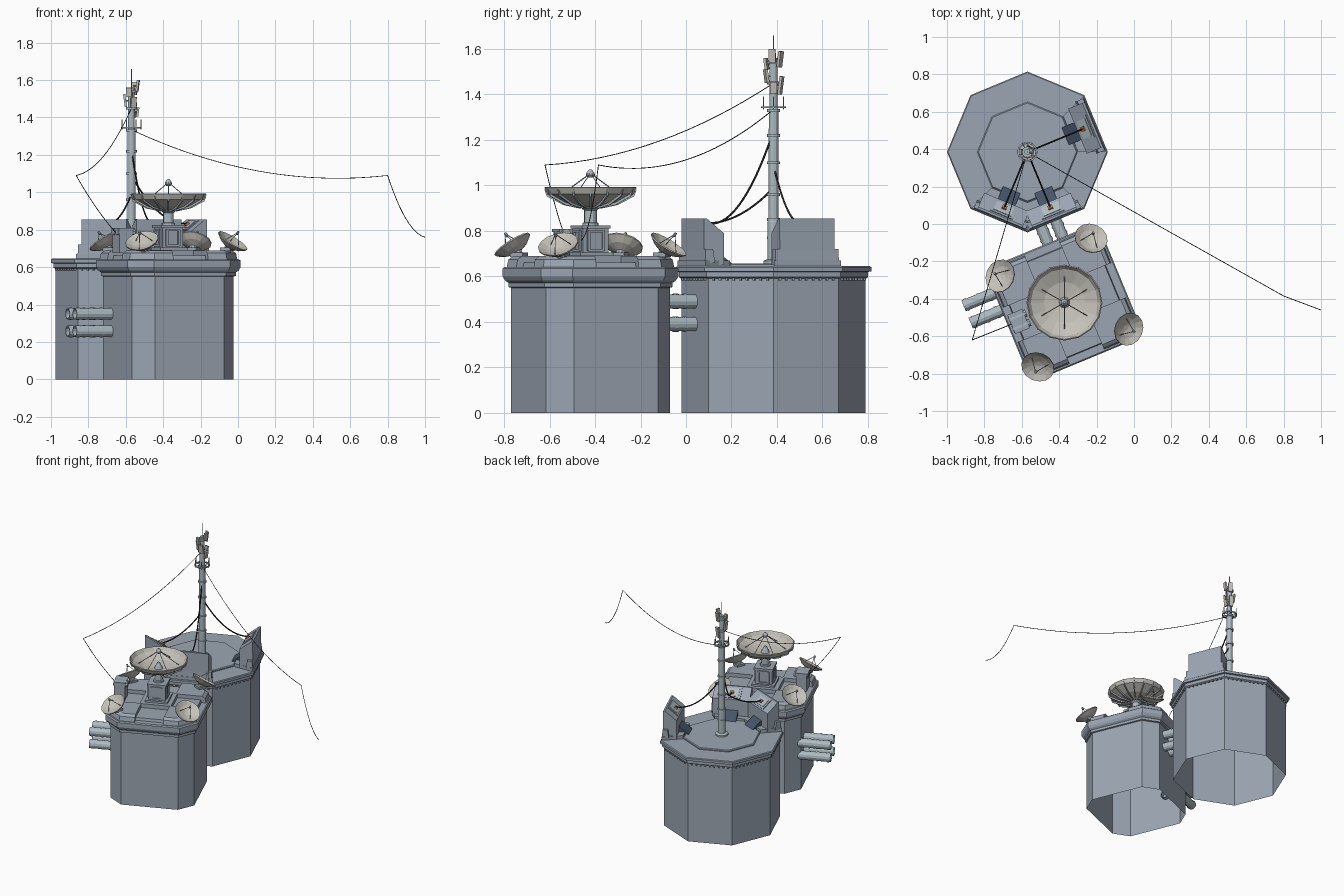
import bpy, bmesh
from math import sin, cos, pi, radians
from mathutils import Matrix, Vector

if "Cube" in bpy.data.objects:
    bpy.data.objects.remove(bpy.data.objects["Cube"])

T, R = Matrix.Translation, Matrix.Rotation
I = Matrix.Identity(4)


def material(name, rgb):
    m = bpy.data.materials.new(name)
    m.diffuse_color = (*rgb, 1)
    m.use_nodes = True
    m.node_tree.nodes["Principled BSDF"].inputs["Base Color"].default_value = m.diffuse_color
    return m


SLATE = material("slate_paint", (.33, .38, .45))
STEEL = material("pale_steel", (.42, .50, .54))
DISH = material("dish_beige", (.56, .54, .49))
DARK = material("cable_black", (.02, .02, .025))
NAVY = material("dark_blue", (.06, .09, .14))
ORANGE = material("orange_knob", (.75, .2, .07))


def loft(name, rings, M=I, mat=SLATE, cap0=True, cap1=True):
    """Skin a stack of equal-length rings."""
    bm = bmesh.new()
    vs = [[bm.verts.new(M @ Vector(p)) for p in ring] for ring in rings]
    n = len(vs[0])
    for a, b in zip(vs, vs[1:]):
        for i in range(n):
            bm.faces.new((a[i], a[(i + 1) % n], b[(i + 1) % n], b[i]))
    if cap0:
        bm.faces.new(vs[0][::-1])
    if cap1:
        bm.faces.new(vs[-1])
    bmesh.ops.recalc_face_normals(bm, faces=bm.faces)
    me = bpy.data.meshes.new(name)
    bm.to_mesh(me)
    bm.free()
    me.materials.append(mat)
    ob = bpy.data.objects.new(name, me)
    bpy.context.collection.objects.link(ob)
    return ob


def lathe(name, prof, n, M=I, mat=SLATE, **kw):
    return loft(name, [[(r * cos(2 * pi * i / n), r * sin(2 * pi * i / n), z)
                        for i in range(n)] for r, z in prof], M, mat, **kw)


def rod(name, p, q, r, n=6, mat=STEEL):
    p, q = Vector(p), Vector(q)
    d = q - p
    M = T(p) @ d.to_track_quat('Z', 'Y').to_matrix().to_4x4()
    return lathe(name, [(r, 0), (r, d.length)], n, M, mat)


def prism(name, prof, w, M=I, mat=SLATE):
    """Extrude an x-z profile across y = -w..w."""
    return loft(name, [[(x, y, z) for x, z in prof] for y in (-w, w)], M, mat)


def box(name, size, loc, M=I, mat=SLATE):
    a, b, c = (s / 2 for s in size)
    return prism(name, [(-a, -c), (a, -c), (a, c), (-a, c)], b, M @ T(loc), mat)


def cable(name, p, q, sag, r, n=16):
    p, q = Vector(p), Vector(q)
    cu = bpy.data.curves.new(name, 'CURVE')
    cu.dimensions, cu.bevel_depth, cu.bevel_resolution = '3D', r, 1
    sp = cu.splines.new('POLY')
    sp.points.add(n)
    for i, pt in enumerate(sp.points):
        t = i / n
        pt.co = (*(p.lerp(q, t) - Vector((0, 0, 4 * sag * t * (1 - t)))), 1)
    cu.materials.append(DARK)
    bpy.context.collection.objects.link(bpy.data.objects.new(name, cu))


# ---- Octagonal tower, open underneath
OCT = T((-.57, .385, 0))
lathe("octagon_tower", [(.405, 0), (.405, .59), (.416, .597), (.416, .62), (.43, .622),
                        (.43, .64), (.424, .645)], 8, OCT, cap0=False)
lathe("octagon_roof_step", [(.268, .64), (.268, .652), (.262, .657)], 8, OCT)
for k in range(8):
    for j in range(-4, 5):
        box("rim_bolt", (.01, .01, .01), (.381, j * .032, .587), OCT @ R((k + .5) * pi / 4, 4, 'Z'))

# ---- Three control consoles with sloping screens, cabled to the mast
for ang, z0, sag in ((22.5, 1.09, .07), (-67.5, 1.24, .12), (-112.5, .99, .04)):
    C = OCT @ R(radians(ang), 4, 'Z')
    loft("console_base", [[(.25, -.105, z), (.39, -.16, z), (.39, .16, z), (.25, .105, z)]
                          for z in (.64, .67)], C)
    prism("console_plinth", [(.34, .66), (.388, .66), (.385, .72), (.35, .72)], .15, C)
    prism("console_body", [(.29, .65), (.386, .65), (.384, .855), (.372, .855), (.29, .79)], .13, C)
    prism("console_ramp", [(.29, .65), (.21, .65), (.29, .71)], .05, C, NAVY)
    S = C @ T((.331, 0, .824)) @ R(radians(-38), 4, 'Y')
    box("screen_frame", (.085, .13, .008), (0, 0, 0), S)
    box("screen", (.06, .1, .008), (0, 0, .003), S, STEEL)
    box("knob", (.022, .026, .014), (-.005, 0, .01), S, ORANGE)
    cable("console_cable", (-.57, .385, z0), S @ Vector((0, 0, .012)), sag, .0045)

# ---- Mast with collars, antenna ring and panels
lathe("mast", [(.026, .65), (.026, .84), (.022, .85), (.021, 1.33), (.018, 1.34), (.017, 1.56)],
      12, OCT, STEEL)
lathe("mast_foot", [(.045, .655), (.045, .668), (.03, .675)], 12, OCT, STEEL)
for z in (.77, .85, .96, 1.1, 1.22, 1.33, 1.45, 1.54):
    lathe("mast_collar", [(.029, z - .006), (.029, z + .006)], 12, OCT, STEEL)
rod("mast_spike", (-.57, .385, 1.55), (-.57, .385, 1.66), .003)
lathe("antenna_ring", [(.047, 1.34), (.055, 1.34), (.055, 1.348), (.047, 1.348), (.047, 1.34)],
      12, OCT, STEEL, cap0=False, cap1=False)
for k in range(6):
    A = OCT @ R(k * pi / 3, 4, 'Z')
    rod("ring_post", A @ Vector((.051, 0, 1.335)), A @ Vector((.051, 0, 1.39)), .003)
    rod("ring_spoke", A @ Vector((.01, 0, 1.344)), A @ Vector((.051, 0, 1.344)), .003)
for ang, z, h in ((60, 1.555, .07), (-70, 1.48, .06), (70, 1.44, .08), (180, 1.49, .07),
                  (-10, 1.57, .06), (0, 1.43, .05), (250, 1.535, .05)):
    A = OCT @ R(radians(ang), 4, 'Z')
    P = A @ T((.034, 0, z)) @ R(radians(8), 4, 'Y')
    box("antenna_panel", (.012, .03, h), (0, 0, 0), P, DISH)
    rod("panel_arm", A @ Vector((.01, 0, z)), A @ Vector((.032, 0, z)), .004)

# ---- Long overhead wires
pole_l, pole_r = (-.865, -.62, 1.09), (.8, -.385, 1.09)
cable("left_wire", (-.57, .385, 1.45), pole_l, .075, .002)
cable("left_wire_drop", pole_l, (-.64, -.53, .77), .02, .002)
cable("right_wire", (-.57, .385, 1.335), pole_r, .1, .002, 24)
cable("right_wire_drop", pole_r, (1, -.46, .76), .07, .002)

# ---- Square tower with cut corners, open underneath
SQ = T((-.372, -.42, 0)) @ R(radians(22.5), 4, 'Z')


def cut_square(a, b, z):
    return [(a, -b, z), (a, b, z), (b, a, z), (-b, a, z), (-a, b, z), (-a, -b, z), (-b, -a, z), (b, -a, z)]


loft("square_tower", [cut_square(*p) for p in (
    (.295, .2, 0), (.295, .2, .55), (.305, .207, .553), (.305, .207, .572), (.318, .214, .582),
    (.327, .22, .6), (.327, .22, .635), (.32, .215, .642))], SQ, cap0=False)
loft("roof_deck", [cut_square(.28, .19, .64), cut_square(.275, .185, .662)], SQ)
box("roof_centre", (.22, .22, .05), (0, 0, .667), SQ)


def small_dish(M):
    """Tilted corner dish with a three-legged feed."""
    D = M @ T((.355, 0, .715)) @ R(radians(34), 4, 'Y')
    lathe("small_dish", [(.02, -.012), (.06, .004), (.09, .027), (.09, .033), (.058, .013), (.015, 0)],
          14, D, DISH)
    lathe("dish_hub", [(.018, -.035), (.024, -.005)], 10, D, STEEL)
    tip = D @ Vector((0, 0, .085))
    for k in range(3):
        a = k * 2 * pi / 3
        rod("feed_leg", D @ Vector((.055 * cos(a), .055 * sin(a), .012)), tip, .002, 4)
    lathe("feed_horn", [(.003, .07), (.008, .078), (.006, .092)], 8, D, STEEL)
    rod("dish_stem", M @ Vector((.34, 0, .68)), M @ Vector((.35, 0, .705)), .016, 10)


for k in range(4):
    Q = SQ @ R(k * pi / 2, 4, 'Z')
    loft("corner_pad", [[(.1, .1, z), (a, .1, z), (a, b, z), (b, a, z), (.1, a, z)]
                        for a, b, z in ((.312, .21, .64), (.305, .206, .675), (.285, .195, .69))], Q)
    box("dish_foot", (.06, .06, .02), (.34, 0, .695), Q @ R(pi / 4, 4, 'Z'))
    small_dish(Q @ R(pi / 4, 4, 'Z'))

# ---- Main dish on its pedestal
box("pedestal_base", (.16, .16, .016), (0, 0, .698), SQ)
box("pedestal", (.12, .12, .12), (0, 0, .755), SQ)
box("pedestal_cap", (.135, .135, .014), (0, 0, .817), SQ)
for k in range(4):
    Q = SQ @ R(k * pi / 2, 4, 'Z')
    for s in (-1, 1):
        box("panel_stile", (.01, .012, .09), (.063, s * .035, .757), Q)
        box("panel_rail", (.01, .07, .012), (.063, 0, .757 + s * .042), Q)
lathe("dish_neck", [(.036, .82), (.036, .835), (.028, .838), (.028, .89), (.04, .9), (.04, .915)],
      12, SQ, STEEL)
lathe("main_dish", [(.05, .905), (.12, .925), (.19, .962), (.203, .99), (.197, .994),
                    (.18, .968), (.11, .937), (.03, .922)], 16, SQ, DISH)
for k in range(16):
    Q = SQ @ R(k * pi / 8, 4, 'Z')
    prism("dish_rib", [(.045, .898), (.12, .914), (.192, .952), (.204, .985), (.19, .966), (.05, .91)],
          .004, Q, STEEL)
for k in range(6):
    Q = SQ @ R(k * pi / 3 + .13, 4, 'Z')
    rod("main_feed_leg", Q @ Vector((.14, 0, .95)), Q @ Vector((.005, 0, 1.05)), .0025, 4)
lathe("main_feed", [(.012, 1.035), (.02, 1.045), (.018, 1.055), (.006, 1.07)], 10, SQ, STEEL)
lathe("feed_base", [(.03, .92), (.022, .94), (.01, .965)], 10, SQ, STEEL)

# ---- Junction box on the left roof edge
box("junction_box", (.075, .1, .12), (-.265, 0, .735), SQ)
box("junction_lid", (.085, .11, .014), (-.265, 0, .802), SQ)
for v in (-.027, .027):
    rod("junction_pipe", SQ @ Vector((-.31, v, .79)), SQ @ Vector((-.21, v, .79)), .02, 10)


# ---- Pipe pairs: stubs on the left, and links between towers
def pipe(M, start, length):
    P = M @ T(start) @ R(pi / 2, 4, 'Y')
    lathe("pipe", [(.031, 0), (.031, length), (.025, length), (.025, 0)], 12, P, STEEL,
          cap0=False, cap1=False)
    for f in (.35, .6, .92):
        lathe("pipe_band", [(.034, length * f - .006), (.034, length * f + .006)], 12, P, STEEL,
              cap0=False, cap1=False)


LEFT, BACK = SQ @ R(pi, 4, 'Z'), SQ @ R(pi / 2, 4, 'Z')
for z in (.257, .35):
    for v in (.09, .19):
        pipe(LEFT, (.27, -v, z), .235)
for z in (.39, .49):
    for u in (.04, .125):
        pipe(BACK, (.28, -u, z), .19)
